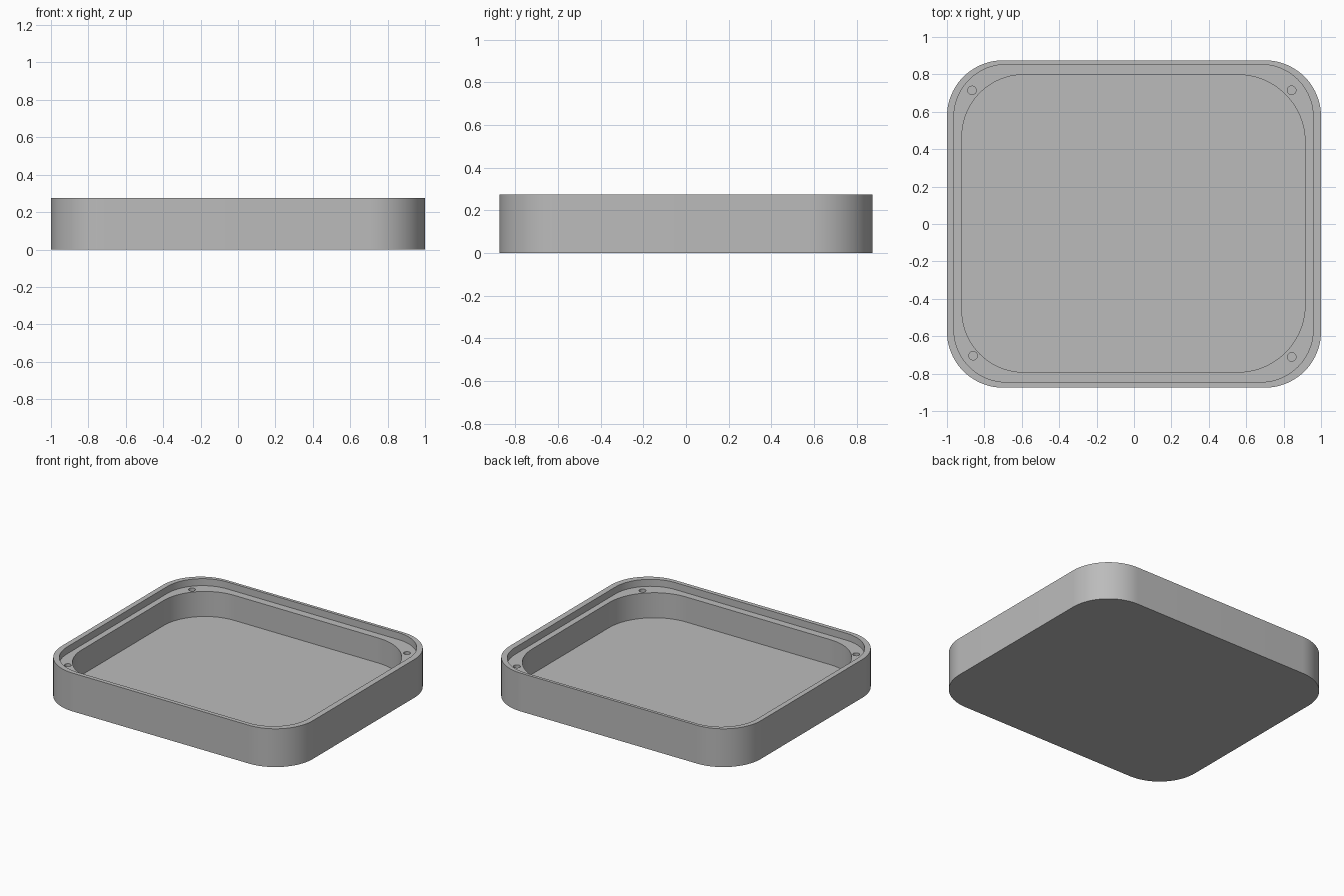
import bpy, bmesh
from math import cos, sin, pi, radians
from mathutils import Matrix, Vector

cube = bpy.data.objects.get("Cube")
if cube:
    bpy.data.objects.remove(cube, do_unlink=True)

HEIGHT, LEDGE, FLOOR = 0.275, 0.225, 0.045
STEPS = 20  # segments per rounded corner

grey = bpy.data.materials.new("satin grey")
colour = (0.5, 0.5, 0.5, 1)
grey.diffuse_color = colour
grey.use_nodes = True
grey.node_tree.nodes["Principled BSDF"].inputs["Base Color"].default_value = colour


def outline(left, right, front, back, r_left, r_right):
    """Rounded rectangle, counter-clockwise from the right side."""
    corners = [(right - r_right, back - r_right, r_right),
               (left + r_left, back - r_left, r_left),
               (left + r_left, front + r_left, r_left),
               (right - r_right, front + r_right, r_right)]
    return [(cx + r * cos(a), cy + r * sin(a))
            for q, (cx, cy, r) in enumerate(corners)
            for a in [(q + i / STEPS) * pi / 2 for i in range(STEPS + 1)]]


def make_object(name, bm):
    bmesh.ops.recalc_face_normals(bm, faces=bm.faces)
    mesh = bpy.data.meshes.new(name)
    bm.to_mesh(mesh)
    bm.free()
    mesh.materials.append(grey)
    obj = bpy.data.objects.new(name, mesh)
    bpy.context.collection.objects.link(obj)
    return obj


# Tray: one shell lofted through the outer wall, stepped rim and pocket
outer = outline(-1, 1, -0.875, 0.875, 0.3, 0.3)
recess = outline(-0.963, 0.958, -0.845, 0.853, 0.28, 0.28)
pocket = outline(-0.92, 0.915, -0.792, 0.798, 0.33, 0.36)
levels = [(outer, 0), (outer, HEIGHT), (recess, HEIGHT),
          (recess, LEDGE), (pocket, LEDGE), (pocket, FLOOR)]

bm = bmesh.new()
rings = [[bm.verts.new((x, y, z)) for x, y in shape] for shape, z in levels]
for low, high in zip(rings, rings[1:]):
    for i in range(len(low)):
        j = (i + 1) % len(low)
        bm.faces.new((low[i], low[j], high[j], high[i]))
bm.faces.new(rings[0][::-1])
bm.faces.new(rings[-1])
tray = make_object("tray", bm)

# Screw holes: blind bores in the ledge corners
bm = bmesh.new()
for x, y in [(-0.866, 0.714), (0.843, 0.715), (-0.86, -0.704), (0.843, -0.711)]:
    bmesh.ops.create_cone(bm, cap_ends=True, segments=24, radius1=0.023,
                          radius2=0.023, depth=0.2,
                          matrix=Matrix.Translation(Vector((x, y, LEDGE))))
cutter = make_object("screw_hole_cutter", bm)
cutter.hide_render = True

bpy.context.view_layer.objects.active = tray
tray.select_set(True)
cut = tray.modifiers.new("screw holes", 'BOOLEAN')
cut.object, cut.operation, cut.solver = cutter, 'DIFFERENCE', 'EXACT'
bpy.ops.object.modifier_apply(modifier=cut.name)
bpy.data.objects.remove(cutter, do_unlink=True)
bpy.ops.object.shade_smooth_by_angle(angle=radians(30))
